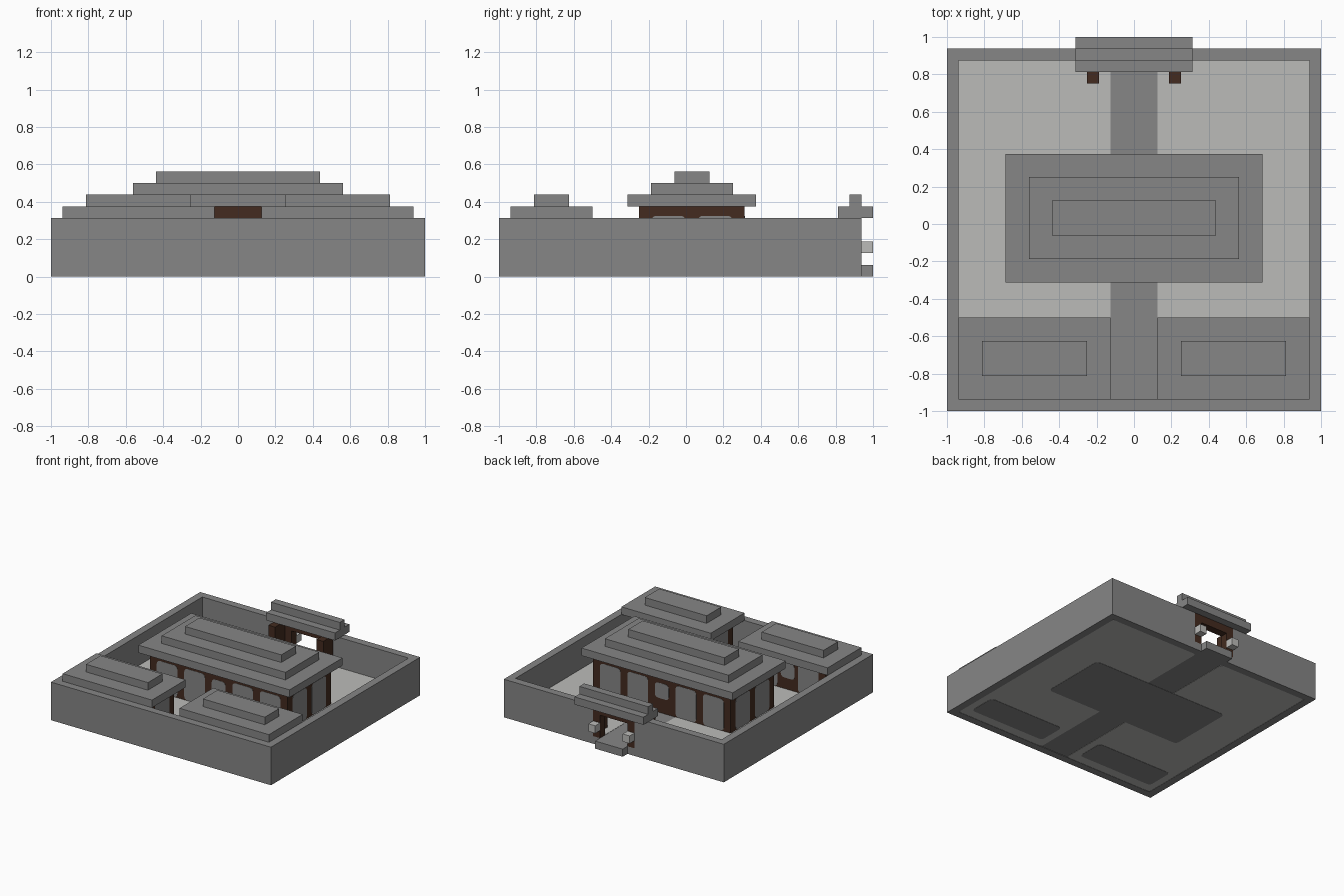
import bpy, bmesh

if "Cube" in bpy.data.objects:
    bpy.data.objects.remove(bpy.data.objects["Cube"], do_unlink=True)

U = 1 / 16      # building block size
T = 0.002       # thickness of panels and paving


def material(name, color):
    m = bpy.data.materials.new(name)
    m.use_nodes = True
    m.diffuse_color = (*color, 1)
    m.node_tree.nodes["Principled BSDF"].inputs["Base Color"].default_value = (*color, 1)
    return m


STONE = material("stone_grey", (0.24, 0.24, 0.24))
PALE = material("pale_paving", (0.5, 0.5, 0.485))
WOOD = material("dark_wood", (0.056, 0.024, 0.014))


def box(name, lo, hi, mat, round_axis=None):
    """Box between two corners in blocks; round_axis softens the edges along it."""
    bm = bmesh.new()
    bmesh.ops.create_cube(bm, size=1)
    for v in bm.verts:
        for i in range(3):
            v.co[i] = U * (lo[i] if v.co[i] < 0 else hi[i])
    if round_axis is not None:
        edges = [e for e in bm.edges
                 if abs(e.verts[0].co[round_axis] - e.verts[1].co[round_axis]) > 1e-6]
        bmesh.ops.bevel(bm, geom=edges, offset=0.45 * U, segments=3,
                        profile=0.5, affect='EDGES')
    mesh = bpy.data.meshes.new(name)
    bm.to_mesh(mesh)
    bm.free()
    mesh.materials.append(mat)
    obj = bpy.data.objects.new(name, mesh)
    bpy.context.scene.collection.objects.link(obj)
    return obj


def pair(name, lo, hi, mat, round_axis=None):
    """Left part and its mirror image on the right."""
    box("left_" + name, lo, hi, mat, round_axis)
    box("right_" + name, (-hi[0], lo[1], lo[2]), (-lo[0], hi[1], hi[2]), mat, round_axis)


def panels(name, axis, start, bays, faces, top):
    """Rounded plates on two opposite walls; a bay is (width, kind)."""
    t = T / U
    pos = start
    for n, (width, kind) in enumerate(bays):
        a, b, z0, z1 = pos, pos + width, 1.05, top
        pos += width
        if kind == "post":
            continue
        if kind == "door":      # small window high in the wooden door
            mid = (a + b) / 2
            a, b, z0, z1 = mid - 1, mid + 1, top - 2.3, top - 0.3
        for side, f in zip((-1, 1), faces):
            lo, hi = [a, 0, z0], [b, 0, z1]
            lo[1], hi[1] = min(f, f + side * t), max(f, f + side * t)
            if axis == 1:
                lo[0], lo[1], hi[0], hi[1] = lo[1], lo[0], hi[1], hi[0]
            box(f"{name}_{kind}_{n}", lo, hi, STONE, 1 - axis)


P, W, D = (1, "post"), (3, "panel"), "door"
t = T / U

# Courtyard floor and paving
box("courtyard_floor", (-15, -15, 2 * t), (15, 15, 1), STONE)
pair("paving_top", (2, -15, 1), (15, 14, 1 + t), PALE)
pair("paving_underside", (2, -15, t), (15, 14, 2 * t), PALE, 2)
box("hall_footing", (-10, -4, 0), (10, 5, t), STONE, 2)
pair("lodge_footing", (3, -13.7, 0), (14, -10, t), STONE, 2)

# Outer wall
box("front_wall", (-16, -16, 0), (16, -15, 5), STONE)
pair("side_wall", (15, -15, 0), (16, 15, 5), STONE)
pair("back_wall", (3, 14, 0), (15, 15, 5), STONE)
box("gate_sill", (-3, 14, 0), (3, 15, 1), STONE)

# Main hall with three roof tiers
box("hall_walls", (-10, -4, 1), (10, 5, 6), WOOD)
panels("hall_long", 0, -10, [P, W, P, W, (4, D), W, P, W, P], (-4, 5), 5.2)
panels("hall_end", 1, -4, [P, W, P, W, P], (-10, 10), 5.2)
for i, (x, y0, y1) in enumerate([(11, -5, 6), (9, -3, 4), (7, -1, 2)]):
    box(f"hall_roof_{i + 1}", (-x, y0, 6 + i), (x, y1, 7 + i), STONE)

# Two lodges at the front
pair("lodge_walls", (3, -14, 1), (14, -9, 5), WOOD)
for name, x in (("left_lodge", 3), ("right_lodge", -14)):
    panels(name + "_long", 0, x, [P, W, (3, D), W, P], (-14, -9), 4.8)
    panels(name + "_end", 1, -14, [P, W, P], (x, x + 11), 4.8)
pair("lodge_roof_lower", (2, -15, 5), (15, -8, 6), STONE)
pair("lodge_roof_upper", (4, -13, 6), (13, -10, 7), STONE)

# Gate
pair("gate_frame", (2, 14, 1), (3, 15, 5), WOOD)
pair("gate_inner_post", (3, 12, 1), (4, 14, 5), WOOD)
box("gate_beam", (-2, 14, 4), (2, 15, 5), WOOD)
box("gate_step", (-2, 15, 0), (2, 16, 1), STONE)
pair("gate_lamp", (2, 15, 2), (3, 16, 3), PALE)
box("gate_roof", (-5, 13, 5), (5, 16, 6), STONE)
box("gate_ridge", (-5, 14, 6), (5, 15, 7), STONE)
